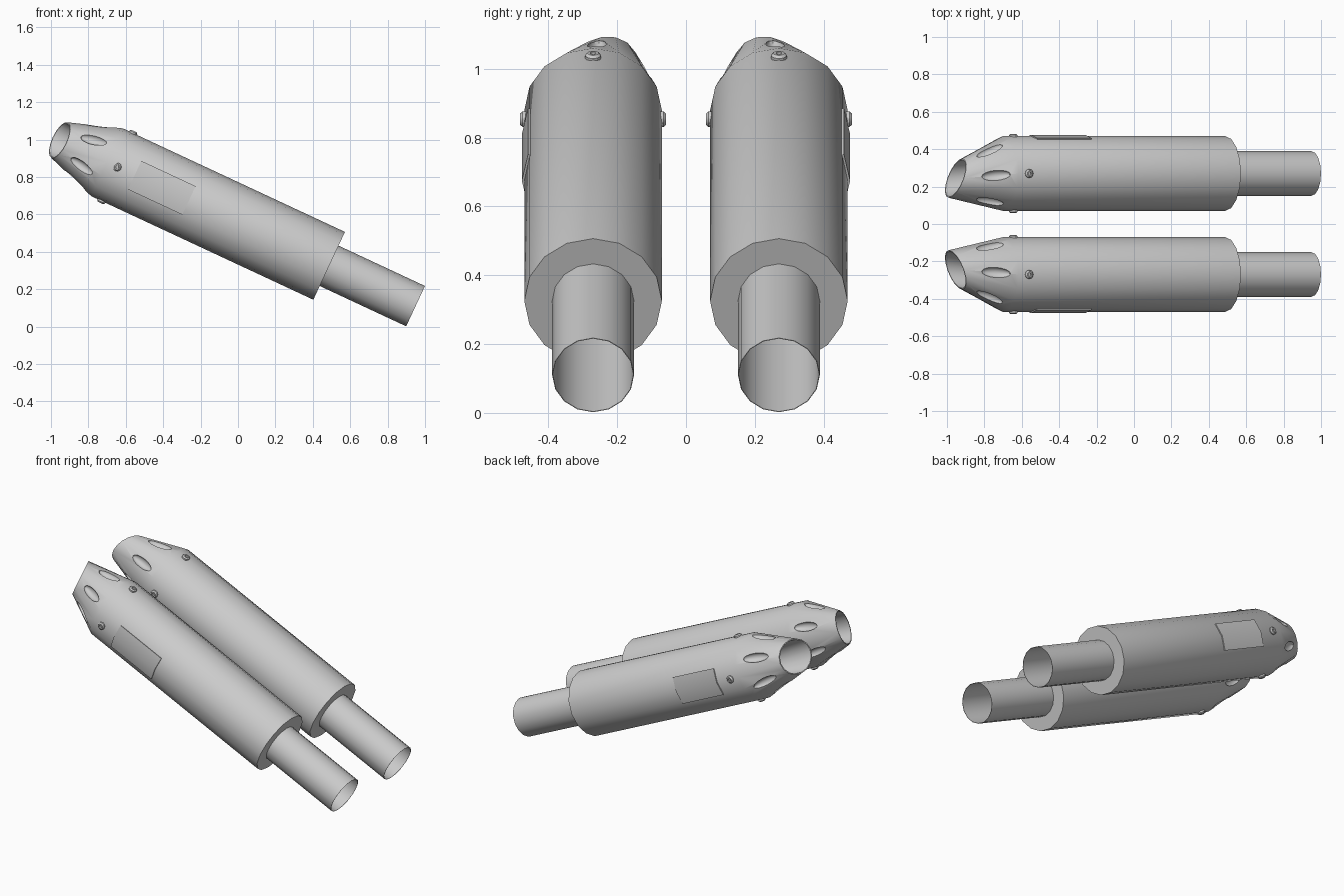
import bpy
import bmesh
from math import cos, sin, pi, radians
from mathutils import Matrix, Vector

cube = bpy.data.objects.get("Cube")
if cube:
    bpy.data.objects.remove(cube, do_unlink=True)

SIDES = 16
R_BODY, R_PIPE, R_TIP = 0.2, 0.119, 0.105
L_BODY, L_PIPE, L_CONE = 1.31, 1.82, 0.28
TIP_SHIFT, TIP_SLANT = -0.025, 0.38

# Local frame of one silencer: x runs down the axis, y is outward, z is up
FRAME = Matrix.Translation((-0.70, 0.27, 0.879)) @ Matrix.Rotation(radians(25), 4, 'Y')

metal = bpy.data.materials.new("grey_metal")
metal.use_nodes = True
grey = (0.6, 0.6, 0.6, 1)
metal.diffuse_color = grey
metal.node_tree.nodes["Principled BSDF"].inputs["Base Color"].default_value = grey


def ring_point(t, r, angle, shift=0, slant=0):
    y = r * sin(angle)
    return Vector((t + slant * y, y + shift, r * cos(angle)))


def loft(bm, rings, sides=SIDES, matrix=Matrix.Identity(4)):
    """Skin a list of (t, radius, shift, slant) rings and cap both ends."""
    loops = [[bm.verts.new(matrix @ ring_point(g[0], g[1], 2 * pi * i / sides, *g[2:]))
              for i in range(sides)] for g in rings]
    for a, b in zip(loops, loops[1:]):
        for i in range(sides):
            j = (i + 1) % sides
            bm.faces.new((a[i], a[j], b[j], b[i]))
    bm.faces.new(loops[0])
    bm.faces.new(loops[-1])


def make(name, bm):
    bmesh.ops.recalc_face_normals(bm, faces=bm.faces)
    bm.transform(FRAME)
    mesh = bpy.data.meshes.new(name)
    bm.to_mesh(mesh)
    bm.free()
    mesh.materials.append(metal)
    obj = bpy.data.objects.new(name, mesh)
    bpy.context.collection.objects.link(obj)
    return obj


def activate(obj):
    bpy.ops.object.select_all(action='DESELECT')
    obj.select_set(True)
    bpy.context.view_layer.objects.active = obj


def finish(obj):
    """Smooth the round surfaces and mirror the part to the other silencer."""
    activate(obj)
    bpy.ops.object.shade_smooth_by_angle(angle=radians(28))
    mirror = obj.modifiers.new("Mirror", 'MIRROR')
    mirror.use_axis = (False, True, False)
    mirror.use_mirror_merge = False


# Silencer body with slanted, tapered nozzle and hollow mouth
bm = bmesh.new()
loft(bm, [(-0.08, 0.085), (-L_CONE, R_TIP - 0.006, TIP_SHIFT, TIP_SLANT),
          (-L_CONE, R_TIP, TIP_SHIFT, TIP_SLANT), (0, R_BODY), (L_BODY, R_BODY)])
body = make("silencer_bodies", bm)

# Six lens-shaped recesses around the nozzle
bm = bmesh.new()
for k in range(6):
    angle = k * pi / 3
    base = ring_point(0, R_BODY, angle)
    tip = ring_point(-L_CONE, R_TIP, angle, TIP_SHIFT, TIP_SLANT)
    along = (tip - base).normalized()
    side = Vector((0, cos(angle), -sin(angle)))
    side = (side - along * side.dot(along)).normalized()
    turn = Matrix((along, side, along.cross(side))).transposed().to_4x4()
    place = Matrix.Translation(base.lerp(tip, 0.116 / -tip.x)) @ turn
    bmesh.ops.create_uvsphere(bm, u_segments=16, v_segments=10, radius=1,
                              matrix=place @ Matrix.Diagonal((0.078, 0.028, 0.026, 1)))
cutter = make("slot_cutter", bm)
cutter.hide_render = True
cut = body.modifiers.new("Slots", 'BOOLEAN')
cut.operation = 'DIFFERENCE'
cut.solver = 'EXACT'
cut.object = cutter
activate(body)
bpy.ops.object.modifier_apply(modifier=cut.name)
bpy.data.objects.remove(cutter, do_unlink=True)
finish(body)

# Open inlet pipe
bm = bmesh.new()
loft(bm, [(L_BODY - 0.02, R_PIPE), (L_PIPE, R_PIPE), (L_PIPE, R_PIPE - 0.002),
          (L_BODY - 0.01, R_PIPE - 0.002)])
finish(make("inlet_pipes", bm))

# Socket-head bolts behind the nozzle
bm = bmesh.new()
for k in range(4):
    angle = k * pi / 2
    outward = Matrix.Rotation(-angle, 4, 'X') @ Matrix.Rotation(-pi / 2, 4, 'Y')
    place = Matrix.Translation(ring_point(0.06, R_BODY, angle)) @ outward
    loft(bm, [(-0.01, 0.023), (0.005, 0.023), (0.012, 0.016), (0.012, 0.009),
              (0.004, 0.008)], 12, place)
finish(make("bolts", bm))

# Curved badge plate on the outer flank
bm = bmesh.new()
loops = [[bm.verts.new(ring_point(t, r, radians(a))) for t, r in
          ((0.163, 0.198), (0.483, 0.198), (0.483, 0.207), (0.163, 0.207))]
         for a in (66, 90, 114)]
for a, b in zip(loops, loops[1:]):
    for i in range(4):
        j = (i + 1) % 4
        bm.faces.new((a[i], a[j], b[j], b[i]))
bm.faces.new(loops[0])
bm.faces.new(loops[-1])
finish(make("side_plates", bm))
